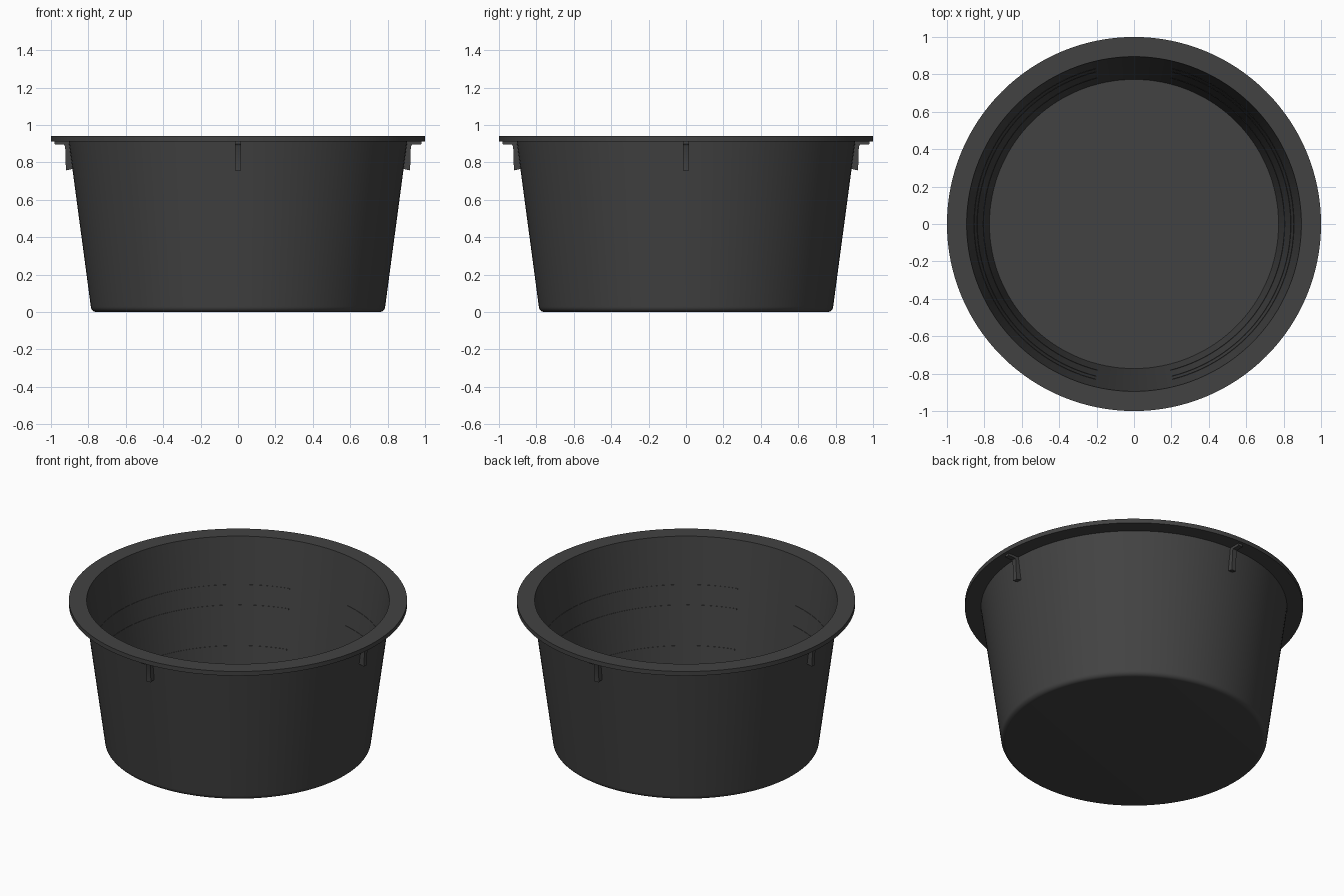
import bpy, bmesh, math

if "Cube" in bpy.data.objects:
    bpy.data.objects.remove(bpy.data.objects["Cube"])

SEGMENTS = 128
mat = bpy.data.materials.new("dark_plastic")
mat.diffuse_color = (0.055, 0.055, 0.055, 1)
mat.use_nodes = True
mat.node_tree.nodes["Principled BSDF"].inputs["Base Color"].default_value = mat.diffuse_color


def finish(name, bm):
    bmesh.ops.recalc_face_normals(bm, faces=bm.faces)
    mesh = bpy.data.meshes.new(name)
    bm.to_mesh(mesh)
    bm.free()
    mesh.materials.append(mat)
    obj = bpy.data.objects.new(name, mesh)
    bpy.context.collection.objects.link(obj)
    bpy.ops.object.select_all(action='DESELECT')
    obj.select_set(True)
    bpy.context.view_layer.objects.active = obj
    bpy.ops.object.shade_smooth_by_angle(angle=math.radians(30))
    return obj


def lathe(name, profile):
    """Revolve an open (radius, z) profile that starts and ends on the axis."""
    bm = bmesh.new()
    verts = [bm.verts.new((r, 0, z)) for r, z in profile]
    edges = [bm.edges.new(p) for p in zip(verts, verts[1:])]
    bmesh.ops.spin(bm, geom=verts + edges, cent=(0, 0, 0), axis=(0, 0, 1),
                   angle=math.tau, steps=SEGMENTS, use_merge=True)
    bmesh.ops.remove_doubles(bm, verts=bm.verts, dist=1e-5)
    return finish(name, bm)


def inner_radius(z):
    return 0.773 + (z - 0.015) * 0.122 / 0.925


# Tub: rounded base, tapered wall, flat flange rim, hollow inside
fillet = [(0.757 + 0.03 * math.sin(a), 0.03 - 0.03 * math.cos(a))
          for a in (math.radians(15 * i) for i in range(7))]
profile = [(0, 0)] + fillet + [
    (0.905, 0.912), (1.0, 0.912), (1.0, 0.94),
    (inner_radius(0.94), 0.94), (inner_radius(0.015), 0.015), (0, 0.015)]
lathe("tub", profile)


# Four L-shaped support ribs under the rim
def rib(name, angle):
    outline = [(0.884, 0.765), (0.92, 0.757), (0.924, 0.885), (0.93, 0.895),
               (0.98, 0.897), (0.98, 0.914), (0.902, 0.914)]
    c, s = math.cos(angle), math.sin(angle)
    bm = bmesh.new()
    face = bm.faces.new([bm.verts.new((r * c + 0.015 * s, r * s - 0.015 * c, z))
                         for r, z in outline])
    ext = bmesh.ops.extrude_face_region(bm, geom=[face], use_keep_orig=True)
    moved = [g for g in ext["geom"] if isinstance(g, bmesh.types.BMVert)]
    bmesh.ops.translate(bm, verts=moved, vec=(-0.03 * s, 0.03 * c, 0))
    finish(name, bm)


for i, side in enumerate(("right", "back", "left", "front")):
    rib("rim_rib_" + side, i * math.pi / 2)


# Fine raised level lines on the inner wall, with gaps at front and back
def level_line(name, z, middle):
    half = math.radians(76)
    section = [(inner_radius(z + dz) - d, z + dz)
               for d, dz in ((-0.004, -0.003), (0.002, -0.003),
                             (0.002, 0.003), (-0.004, 0.003))]
    bm = bmesh.new()
    start = middle - half
    face = bm.faces.new([bm.verts.new((r * math.cos(start), r * math.sin(start), h))
                         for r, h in section])
    bm.faces.new([bm.verts.new((r * math.cos(middle + half), r * math.sin(middle + half), h))
                  for r, h in section])
    bmesh.ops.spin(bm, geom=list(face.edges), cent=(0, 0, 0), axis=(0, 0, 1),
                   angle=2 * half, steps=54)
    bmesh.ops.remove_doubles(bm, verts=bm.verts, dist=1e-5)
    finish(name, bm)


for n, z in enumerate((0.265, 0.515, 0.64), 1):
    level_line(f"level_line_right_{n}", z, 0)
    level_line(f"level_line_left_{n}", z, math.pi)
